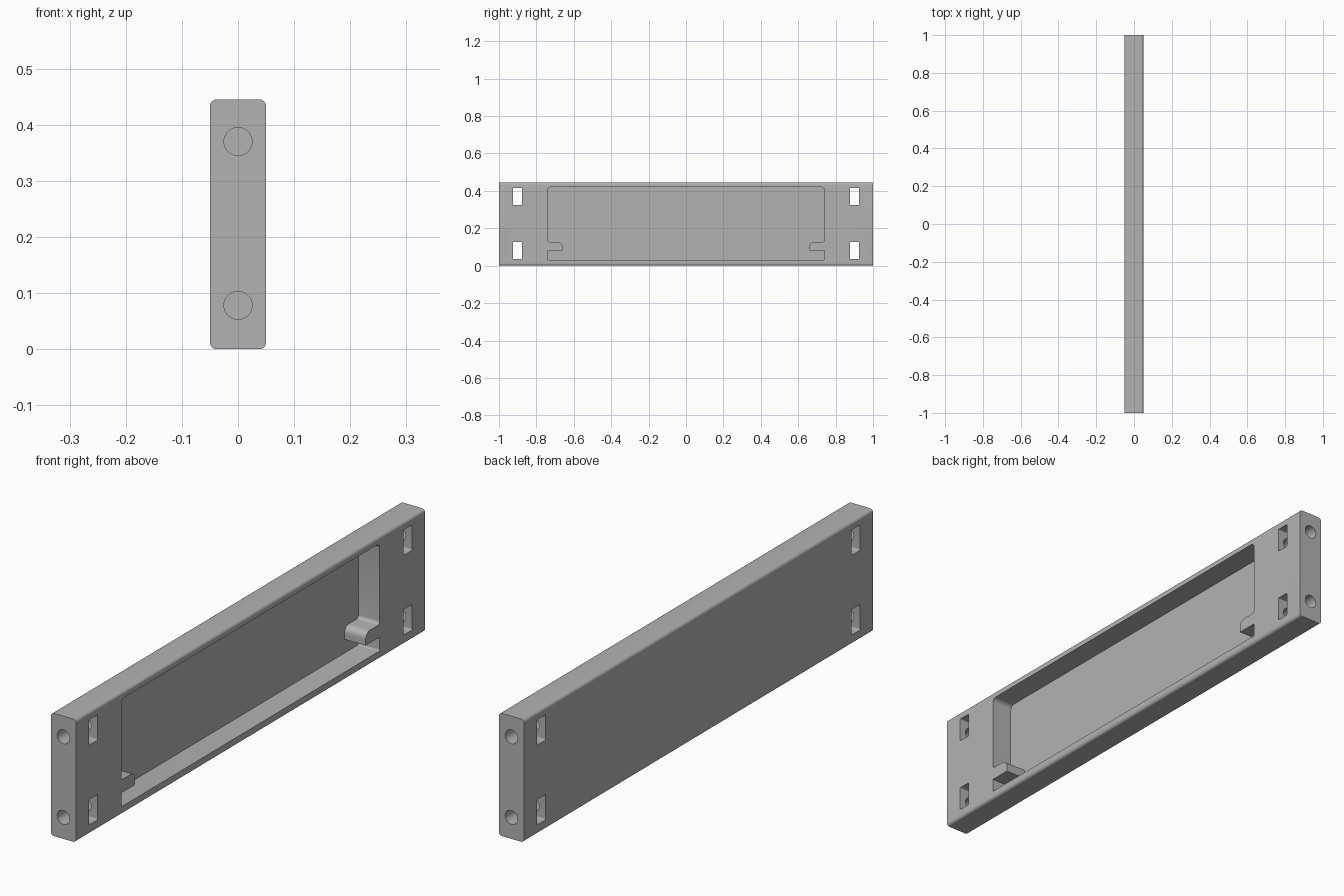
import bpy, bmesh, math
from mathutils import Vector, Matrix

if "Cube" in bpy.data.objects:
    bpy.data.objects.remove(bpy.data.objects["Cube"], do_unlink=True)

grey = bpy.data.materials.new("plain grey")
colour = (0.45, 0.45, 0.45, 1)
grey.diffuse_color = colour
grey.use_nodes = True
grey.node_tree.nodes["Principled BSDF"].inputs["Base Color"].default_value = colour

LENGTH, HEIGHT, HALF_WIDTH = 2.0, 0.445, 0.05


def rounded(corners, steps=6):
    """Outline from (u, v, radius) corners, each turned into an arc."""
    outline = []
    for i, (u, v, r) in enumerate(corners):
        p = Vector((u, v))
        if r == 0:
            outline.append(p)
            continue
        a = (Vector(corners[i - 1][:2]) - p).normalized()
        b = (Vector(corners[(i + 1) % len(corners)][:2]) - p).normalized()
        for k in range(steps + 1):
            t = k / steps * math.pi / 2
            outline.append(p + a * r * (1 - math.sin(t)) + b * r * (1 - math.cos(t)))
    return outline


def box(u0, u1, v0, v1, r):
    return [(u0, v0, r), (u1, v0, r), (u1, v1, r), (u0, v1, r)]


def prism(name, outline, start, end, axis):
    """Extrude an outline along x (outline in y, z) or y (outline in x, z)."""
    bm = bmesh.new()

    def place(p, d):
        return (d, p.x, p.y) if axis == "x" else (p.x, d, p.y)

    face = bm.faces.new([bm.verts.new(place(p, start)) for p in outline])
    moved = bmesh.ops.extrude_face_region(bm, geom=[face])["geom"]
    shift = Vector(place(Vector((0, 0)), end - start))
    bmesh.ops.translate(bm, vec=shift, verts=[g for g in moved if isinstance(g, bmesh.types.BMVert)])
    bmesh.ops.recalc_face_normals(bm, faces=bm.faces)
    mesh = bpy.data.meshes.new(name)
    bm.to_mesh(mesh)
    bm.free()
    mesh.materials.append(grey)
    obj = bpy.data.objects.new(name, mesh)
    bpy.context.collection.objects.link(obj)
    return obj


# Long board with rounded lengthwise edges
board = prism("board", rounded(box(-HALF_WIDTH, HALF_WIDTH, 0, HEIGHT, 0.012)),
              -LENGTH / 2, LENGTH / 2, "y")
cutters = []

# Shallow-backed pocket with a hooked tab left standing at each end
half = [(0.74, 0.03, 0.006), (0.74, 0.08, 0), (0.66, 0.08, 0),
        (0.66, 0.127, 0.025), (0.74, 0.127, 0.012), (0.74, 0.42, 0.018)]
pocket = half + [(-y, z, r) for y, z, r in reversed(half)]
cutters.append(prism("pocket_cutter", rounded(pocket), -0.035, 0.08, "x"))

for side in (-1, 1):
    for z in (0.081, 0.37):
        # Nut slot right through the board
        y0, y1 = sorted((side * 0.877, side * 0.925))
        cutters.append(prism("slot_cutter", rounded(box(y0, y1, z - 0.046, z + 0.046, 0.004)),
                             -0.1, 0.1, "x"))
        # Blind bolt hole from the end, past the slot
        hz = 0.078 if z < 0.2 else 0.37
        circle = [Vector((0.025 * math.cos(a), hz + 0.025 * math.sin(a)))
                  for a in (math.tau * k / 32 for k in range(32))]
        cutters.append(prism("bolt_hole_cutter", circle, side * 0.82, side * 1.05, "y"))

# Cut, then clear away the helpers
bpy.context.view_layer.objects.active = board
for cutter in cutters:
    cutter.hide_render = True
    cut = board.modifiers.new("cut", "BOOLEAN")
    cut.operation, cut.solver, cut.object = "DIFFERENCE", "EXACT", cutter
    bpy.ops.object.modifier_apply(modifier=cut.name)
    bpy.data.objects.remove(cutter, do_unlink=True)

bpy.ops.object.select_all(action="DESELECT")
board.select_set(True)
bpy.ops.object.shade_smooth_by_angle(angle=math.radians(30))
